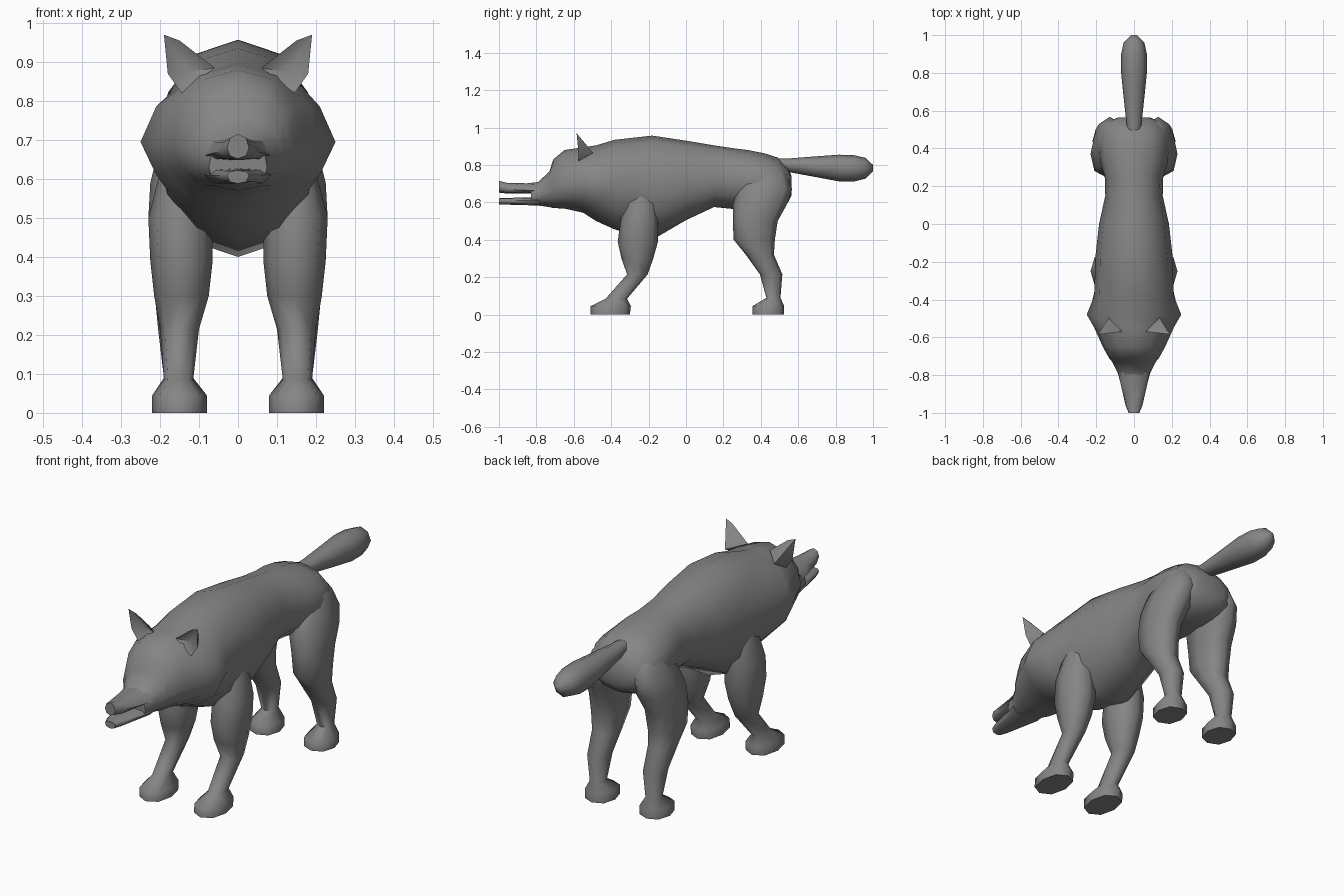
import bpy, bmesh, math

# Dark grey fur
fur = bpy.data.materials.new("dark_grey")
fur.diffuse_color = (.235, .235, .235, 1)


def finish(name, bm, angle=65, mirror=False):
    bmesh.ops.recalc_face_normals(bm, faces=bm.faces[:])
    me = bpy.data.meshes.new(name)
    bm.to_mesh(me)
    bm.free()
    me.materials.append(fur)
    ob = bpy.data.objects.new(name, me)
    bpy.context.collection.objects.link(ob)
    if mirror:
        ob.modifiers.new("Mirror", 'MIRROR').use_mirror_merge = False
    bpy.ops.object.select_all(action='DESELECT')
    ob.select_set(True)
    bpy.context.view_layer.objects.active = ob
    bpy.ops.object.shade_smooth_by_angle(angle=math.radians(angle))
    return ob


def unit_ring(sides, n):
    """Superellipse of radius one: n=2 is round, lower is diamond, higher is boxy."""
    pts = []
    for i in range(sides):
        a = math.tau * i / sides
        c, s = round(math.cos(a), 6), round(math.sin(a), 6)
        pts.append((math.copysign(abs(c) ** (2 / n), c), math.copysign(abs(s) ** (2 / n), s)))
    return pts


def loft(name, rings, angle=65, mirror=False):
    bm = bmesh.new()
    loops = [[bm.verts.new(p) for p in r] for r in rings]
    for a, b in zip(loops, loops[1:]):
        for i in range(len(a)):
            j = (i + 1) % len(a)
            bm.faces.new((a[i], a[j], b[j], b[i]))
    bm.faces.new(loops[0])
    bm.faces.new(loops[-1])
    return finish(name, bm, angle, mirror)


def along_y(name, stations, sides=12, angle=65):
    """Stations: y, top z, bottom z, z of widest point, half width, roundness."""
    rings = []
    for y, zt, zb, zm, w, n in stations:
        rings.append([(c * w, y, zm + s * ((zt - zm) if s > 0 else (zm - zb)))
                      for c, s in unit_ring(sides, n)])
    return loft(name, rings, angle)


def leg(name, stations):
    """Stations: z, front y, back y, inner x, outer x; mirrored to the other side."""
    rings = []
    for z, y0, y1, x0, x1 in stations:
        rings.append([((x0 + x1) / 2 + c * (x1 - x0) / 2, (y0 + y1) / 2 + s * (y1 - y0) / 2, z)
                      for c, s in unit_ring(8, 2.3)])
    return loft(name, rings, 65, True)


# Head, ruff and torso in one skin
along_y("body", [
    (-.83, .695, .585, .63, .075, 2.6),
    (-.79, .71, .583, .64, .085, 2.4),
    (-.73, .765, .575, .66, .115, 2.2),
    (-.71, .83, .57, .68, .132, 2.2),
    (-.65, .88, .567, .69, .165, 2.1),
    (-.55, .895, .545, .695, .21, 1.9),
    (-.48, .905, .50, .695, .25, 1.65),
    (-.38, .935, .455, .69, .21, 2.0),
    (-.18, .957, .40, .68, .205, 2.1),
    (.0, .93, .505, .70, .185, 2.1),
    (.15, .905, .575, .72, .152, 2.1),
    (.25, .89, .565, .72, .155, 2.1),
    (.33, .88, .56, .71, .178, 2.1),
    (.42, .862, .56, .70, .185, 2.1),
    (.49, .84, .57, .70, .175, 2.1),
    (.545, .785, .60, .69, .135, 2.1),
    (.565, .74, .64, .69, .08, 2.0)])

# Open muzzle
along_y("upper_muzzle", [
    (-.78, .71, .648, .66, .085, 2.4),
    (-.85, .702, .648, .665, .07, 2.4),
    (-.96, .705, .648, .67, .045, 2.4),
    (-1.0, .715, .652, .68, .028, 2.2)], 8)
along_y("lower_jaw", [
    (-.78, .628, .583, .61, .085, 2.6),
    (-.96, .624, .588, .61, .045, 2.6),
    (-1.0, .622, .588, .61, .028, 2.6)], 8)

# Bushy tail
along_y("tail", [
    (.45, .835, .775, .805, .03, 2),
    (.55, .835, .762, .80, .042, 2),
    (.68, .845, .738, .79, .056, 2),
    (.82, .855, .712, .785, .07, 2),
    (.90, .852, .712, .783, .068, 2),
    (.96, .838, .727, .783, .055, 2),
    (1.0, .80, .768, .784, .016, 2)], 8)

# Legs with paws
leg("front_leg", [
    (.70, -.30, -.17, .08, .175), (.60, -.325, -.155, .07, .205),
    (.50, -.35, -.15, .065, .23), (.39, -.365, -.15, .065, .225),
    (.30, -.345, -.175, .075, .215), (.215, -.315, -.205, .10, .20),
    (.085, -.43, -.315, .115, .19), (.045, -.51, -.295, .08, .22),
    (0, -.51, -.30, .08, .22)])
leg("hind_leg", [
    (.82, .36, .48, .05, .115), (.75, .32, .54, .05, .17),
    (.67, .275, .568, .05, .205),
    (.59, .25, .54, .055, .225), (.50, .25, .49, .075, .23),
    (.40, .255, .475, .085, .225), (.32, .32, .47, .09, .215),
    (.215, .395, .515, .10, .205), (.09, .43, .505, .115, .19),
    (.045, .355, .525, .08, .22), (0, .355, .525, .08, .22)])

# Hollow pointed ears
bm = bmesh.new()
inner, upper, tip, outer, base, back, hollow = [bm.verts.new(p) for p in (
    (.06, -.57, .885), (.15, -.58, .955), (.19, -.585, .97), (.18, -.575, .87),
    (.145, -.575, .82), (.135, -.497, .865), (.125, -.545, .875))]
rim = [inner, upper, tip, outer, base]
for a, b in zip(rim, rim[1:]):
    bm.faces.new((a, b, hollow))
    bm.faces.new((b, a, back))
bm.faces.new((base, inner, hollow))
bm.faces.new((inner, base, back))
finish("ear", bm, 60, True)
